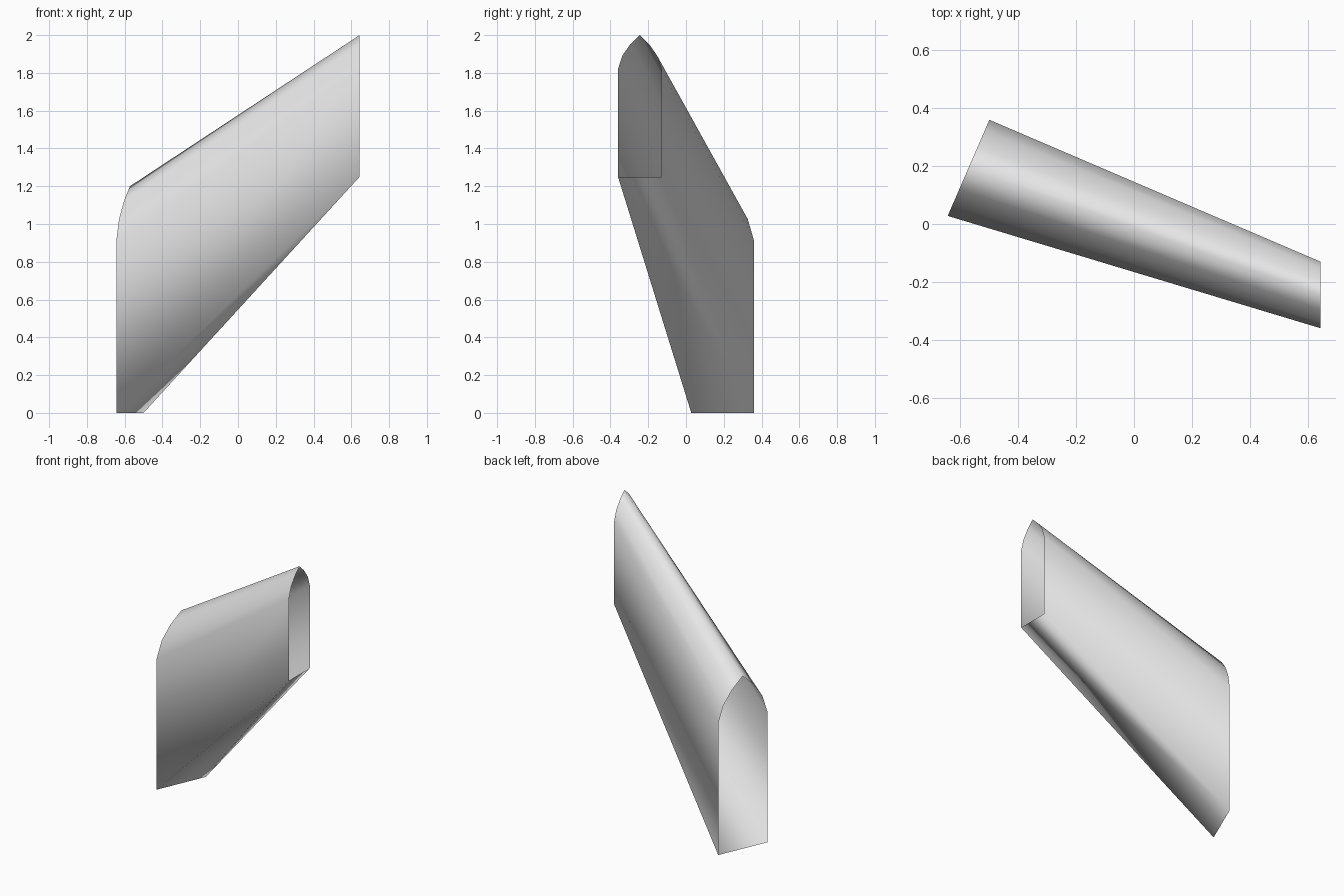
import bpy
import bmesh
from mathutils import Vector

if "Cube" in bpy.data.objects:
    bpy.data.objects.remove(bpy.data.objects["Cube"])

# Pointed-arch cross-section: (fraction across, fraction up)
half = [(0, 0), (0, 0.76), (0.1, 0.855), (0.28, 0.935)]
profile = half + [(0.5, 1)] + [(1 - t, h) for t, h in reversed(half)]


def ring(bm, a, b, height):
    """Stand the profile between two ground corners of one opening."""
    a, b = Vector(a), Vector(b)
    return [bm.verts.new(a.lerp(b, t) + Vector((0, 0, h * height)))
            for t, h in profile]


# Tapered, rising arched duct, open at both ends
bm = bmesh.new()
big = ring(bm, (-0.644, 0.028, 0), (-0.5, 0.36, 0), 1.2)
small = ring(bm, (0.644, -0.36, 1.25), (0.644, -0.13, 1.25), 0.75)
n = len(profile)
for i in range(n):
    j = (i + 1) % n
    f = bm.faces.new((big[i], small[i], small[j], big[j]))
    f.smooth = True
bm.normal_update()
# Make the walls face outward (front wall must look towards -y)
bm.faces.ensure_lookup_table()
if bm.faces[0].normal.y > 0:
    bmesh.ops.reverse_faces(bm, faces=bm.faces[:])

mesh = bpy.data.meshes.new("arched_duct")
bm.to_mesh(mesh)
bm.free()
duct = bpy.data.objects.new("arched_duct", mesh)
bpy.context.collection.objects.link(duct)

# Plain light grey
grey = bpy.data.materials.new("light grey")
grey.diffuse_color = (0.8, 0.8, 0.8, 1)
grey.use_nodes = True
grey.node_tree.nodes["Principled BSDF"].inputs["Base Color"].default_value = grey.diffuse_color
mesh.materials.append(grey)
